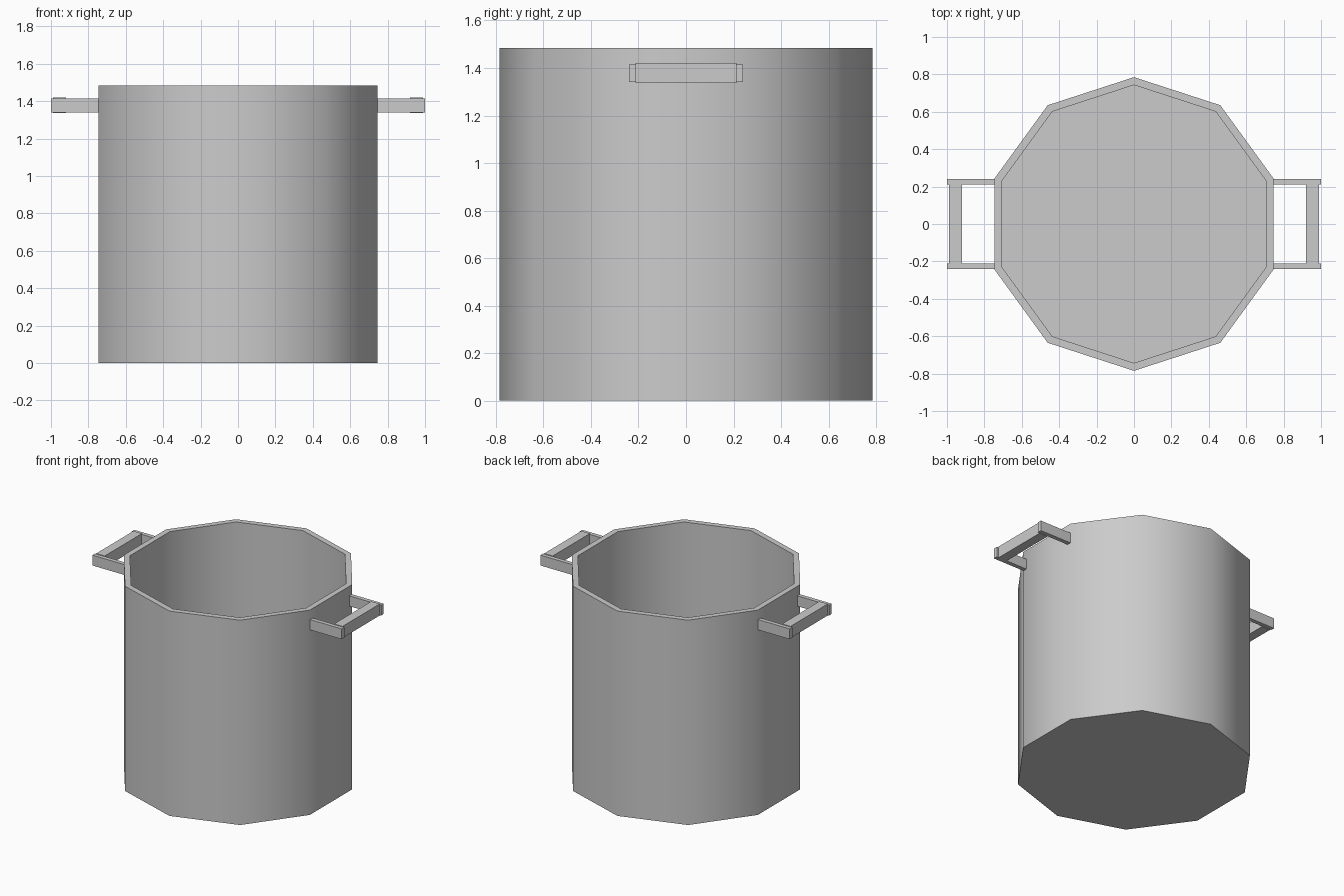
import bpy, bmesh, math

cube = bpy.data.objects.get("Cube")
if cube:
    bpy.data.objects.remove(cube, do_unlink=True)

SIDES = 10
HEIGHT = 1.485
WALL_R, INNER_R, FLOOR = 0.785, 0.743, 0.04

metal = bpy.data.materials.new("grey metal")
metal.use_nodes = True
grey = (0.6, 0.6, 0.6, 1)
metal.diffuse_color = grey
metal.node_tree.nodes["Principled BSDF"].inputs["Base Color"].default_value = grey


def add_object(name, bm):
    bmesh.ops.recalc_face_normals(bm, faces=bm.faces)
    mesh = bpy.data.meshes.new(name)
    bm.to_mesh(mesh)
    bm.free()
    mesh.materials.append(metal)
    obj = bpy.data.objects.new(name, mesh)
    bpy.context.collection.objects.link(obj)
    return obj


def box(name, lo, hi):
    bm = bmesh.new()
    bmesh.ops.create_cube(bm, size=1)
    for v in bm.verts:
        v.co = [(a + b) / 2 + c * (b - a) for a, b, c in zip(lo, hi, v.co)]
    return add_object(name, bm)


# Open ten-sided pot: outer wall, rim, inner wall and floor
bm = bmesh.new()
rings = []
for radius, z in ((WALL_R, 0), (WALL_R, HEIGHT), (INNER_R, HEIGHT), (INNER_R, FLOOR)):
    angles = [math.pi / 2 + math.tau * i / SIDES for i in range(SIDES)]
    rings.append([bm.verts.new((radius * math.cos(a), radius * math.sin(a), z)) for a in angles])
for low, high in zip(rings, rings[1:]):
    for i in range(SIDES):
        j = (i + 1) % SIDES
        bm.faces.new((low[i], low[j], high[j], high[i]))
bm.faces.new(rings[0])
bm.faces.new(rings[-1])
pot = add_object("pot_body", bm)
bpy.ops.object.select_all(action="DESELECT")
pot.select_set(True)
bpy.context.view_layer.objects.active = pot
bpy.ops.object.shade_smooth_by_angle(angle=math.radians(40))

# Handles: two arms and a crossbar on each side
for side, sx in (("left", 1), ("right", -1)):
    def span(a, b):
        return sorted((sx * a, sx * b))
    x0, x1 = span(0.74, 1.0)
    for end, sy in (("front", -1), ("back", 1)):
        y0, y1 = sorted((sy * 0.21, sy * 0.24))
        box(f"{side}_handle_{end}_arm", (x0, y0, 1.34), (x1, y1, 1.415))
    x0, x1 = span(0.92, 0.988)
    box(f"{side}_handle_bar", (x0, -0.213, 1.336), (x1, 0.213, 1.42))
